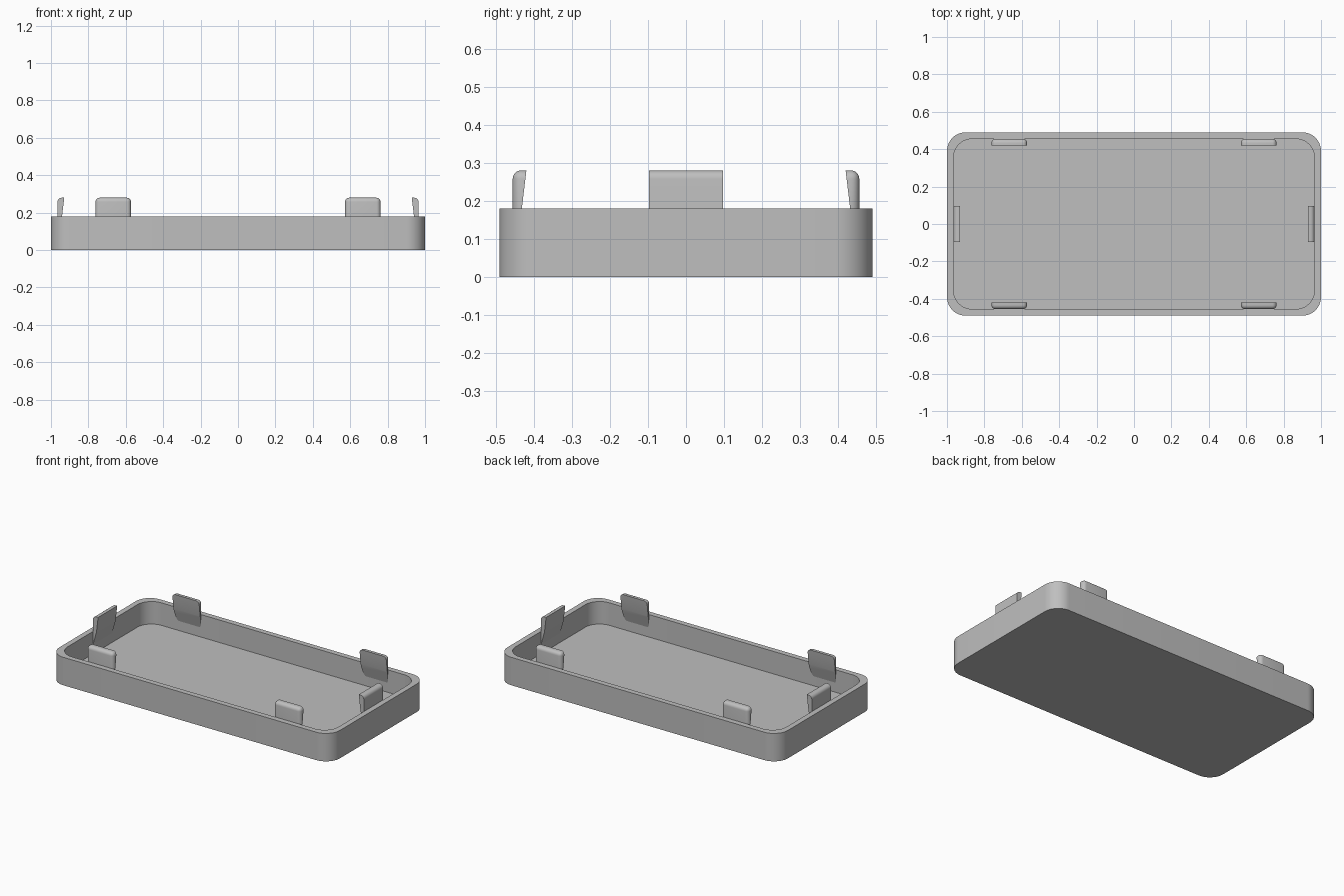
import bpy
import bmesh
from math import cos, sin, pi, radians
from mathutils import Vector, Matrix

cube = bpy.data.objects.get("Cube")
if cube:
    bpy.data.objects.remove(cube, do_unlink=True)

grey = bpy.data.materials.new("grey plastic")
grey.use_nodes = True
colour = (0.52, 0.52, 0.52, 1)
grey.diffuse_color = colour
grey.node_tree.nodes["Principled BSDF"].inputs["Base Color"].default_value = colour

HALF_X, HALF_Y, HEIGHT, WALL, FLOOR, RADIUS = 1.0, 0.49, 0.18, 0.035, 0.035, 0.1
TAB_TOP = 0.28


def finish(bm, name):
    bmesh.ops.recalc_face_normals(bm, faces=bm.faces)
    mesh = bpy.data.meshes.new(name)
    bm.to_mesh(mesh)
    bm.free()
    mesh.materials.append(grey)
    obj = bpy.data.objects.new(name, mesh)
    bpy.context.collection.objects.link(obj)
    bpy.ops.object.select_all(action='DESELECT')
    obj.select_set(True)
    bpy.context.view_layer.objects.active = obj
    bpy.ops.object.shade_smooth_by_angle(angle=radians(32))
    return obj


def rounded_ring(bm, hx, hy, z, steps=12):
    ring = []
    for corner, (sx, sy) in enumerate([(1, 1), (-1, 1), (-1, -1), (1, -1)]):
        for i in range(steps + 1):
            a = (corner + i / steps) * pi / 2
            ring.append(bm.verts.new((sx * (hx - RADIUS) + RADIUS * cos(a),
                                      sy * (hy - RADIUS) + RADIUS * sin(a), z)))
    return ring


# Open tray with rounded corners
bm = bmesh.new()
rings = [rounded_ring(bm, HALF_X, HALF_Y, 0),
         rounded_ring(bm, HALF_X, HALF_Y, HEIGHT),
         rounded_ring(bm, HALF_X - WALL, HALF_Y - WALL, HEIGHT),
         rounded_ring(bm, HALF_X - WALL, HALF_Y - WALL, FLOOR)]
for low, high in zip(rings, rings[1:]):
    for i in range(len(low)):
        j = (i + 1) % len(low)
        bm.faces.new((low[i], low[j], high[j], high[i]))
bm.faces.new(rings[0])
bm.faces.new(rings[-1])
finish(bm, "tray")


def clip_tab(name, width, location, turn, round_sides):
    """Tab whose outer face lies on local y = 0 and whose inner face leans to -y."""
    depth, base = 0.08, 0.08
    bm = bmesh.new()
    bmesh.ops.create_cube(bm, size=1)
    bmesh.ops.scale(bm, vec=(width, depth, TAB_TOP - base), verts=bm.verts)
    bmesh.ops.translate(bm, vec=(0, -depth / 2, (TAB_TOP + base) / 2), verts=bm.verts)

    # Round the outer top edge, and on side tabs the outer ends and top corners
    def wanted(edge):
        mid = (edge.verts[0].co + edge.verts[1].co) / 2
        top, outer, end = mid.z > TAB_TOP - 0.001, mid.y > -0.001, abs(mid.x) > 0.01
        return (top and outer) or (round_sides and end and (top or outer))

    bmesh.ops.bevel(bm, geom=[e for e in bm.edges if wanted(e)], offset=0.022,
                    segments=6, profile=0.5, affect='EDGES')

    # Slice the leaning inner face, steeper where it runs into the wall
    profile = [(-0.001, 0.1), (-0.024, HEIGHT), (-0.036, TAB_TOP)]
    for (y0, z0), (y1, z1) in zip(profile, profile[1:]):
        cut = bmesh.ops.bisect_plane(
            bm, geom=bm.verts[:] + bm.edges[:] + bm.faces[:], dist=1e-6,
            plane_co=Vector((0, y0, z0)), plane_no=Vector((0, z0 - z1, y1 - y0)),
            clear_outer=True)
        edges = [g for g in cut["geom_cut"] if isinstance(g, bmesh.types.BMEdge)]
        bmesh.ops.contextual_create(bm, geom=edges)
    bmesh.ops.transform(bm, verts=bm.verts,
                        matrix=Matrix.Translation(location) @ Matrix.Rotation(turn, 4, 'Z'))
    finish(bm, name)


# Two rounded tabs on each long wall
for side, y, turn in (("back", 1, 0), ("front", -1, pi)):
    for hand, x in (("left", 1), ("right", -1)):
        clip_tab(f"{side}_{hand}_tab", 0.19, (x * 0.667, y * (HALF_Y - WALL), 0), turn, True)

# One square tab on each short wall
for hand, x in (("left", 1), ("right", -1)):
    clip_tab(f"{hand}_end_tab", 0.195, (x * (HALF_X - WALL), 0, 0), -x * pi / 2, False)
